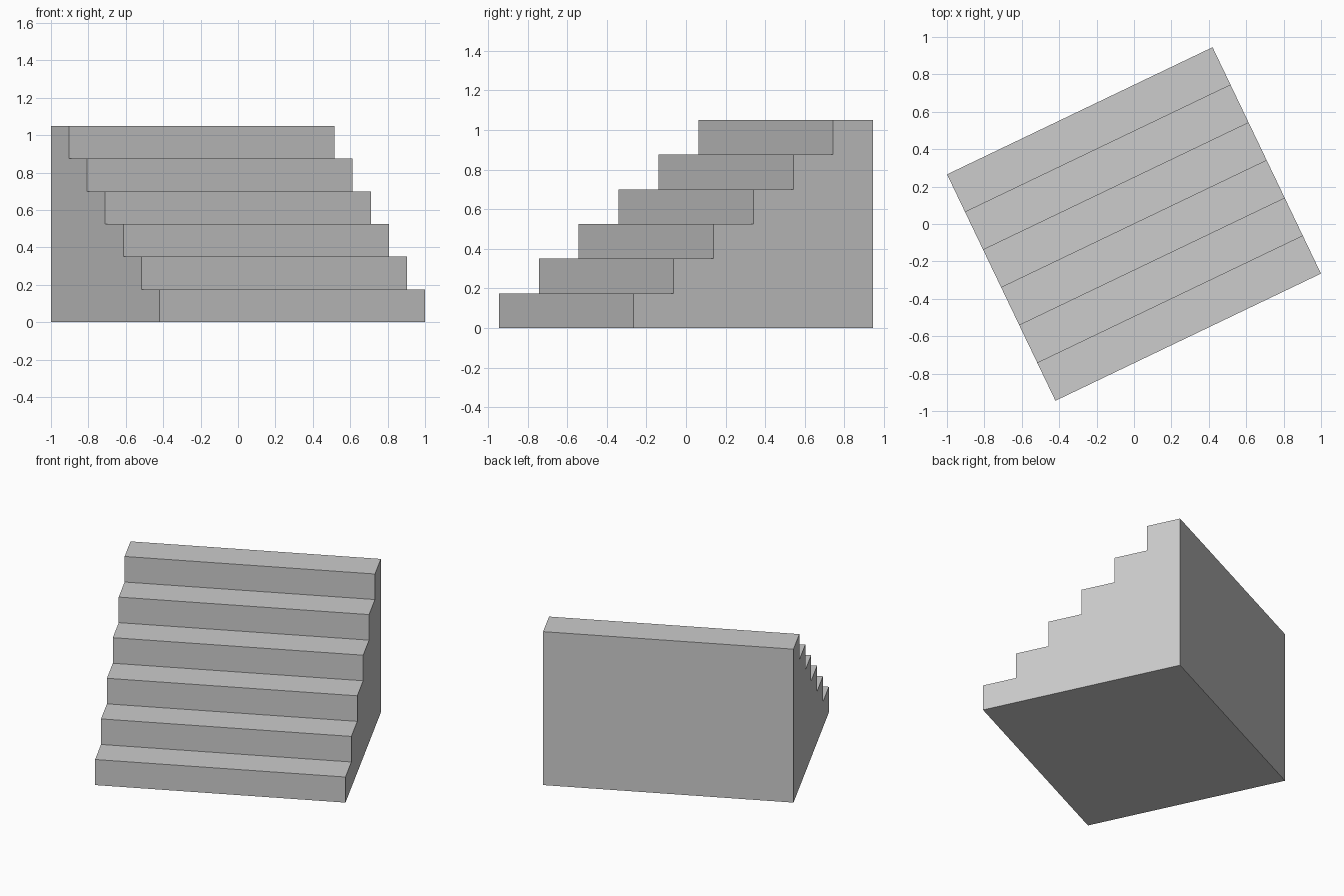
import bpy
import bmesh
from math import atan2
from mathutils import Matrix, Vector

cube = bpy.data.objects.get("Cube")
if cube:
    bpy.data.objects.remove(cube, do_unlink=True)

STEPS = 6
WIDTH, DEPTH, HEIGHT = 1.574, 1.342, 1.05
TURN = atan2(0.68, 1.42)

# Plain grey material
grey = bpy.data.materials.new("plain grey")
grey.use_nodes = True
colour = (0.604, 0.604, 0.604, 1)
grey.diffuse_color = colour
grey.node_tree.nodes["Principled BSDF"].inputs["Base Color"].default_value = colour

# Stepped side profile, climbing from front to back
tread, riser = DEPTH / STEPS, HEIGHT / STEPS
profile = [(DEPTH / 2, 0), (-DEPTH / 2, 0)]
for i in range(STEPS):
    y = -DEPTH / 2 + i * tread
    z = (i + 1) * riser
    if i:
        profile.append((y, i * riser))
    profile.append((y, z))
profile.append((DEPTH / 2, HEIGHT))

# Extrude the profile across the width and turn the whole flight
bm = bmesh.new()
side = bm.faces.new([bm.verts.new((-WIDTH / 2, y, z)) for y, z in profile])
result = bmesh.ops.extrude_face_region(bm, geom=[side])
moved = [v for v in result["geom"] if isinstance(v, bmesh.types.BMVert)]
bmesh.ops.translate(bm, verts=moved, vec=Vector((WIDTH, 0, 0)))
bmesh.ops.recalc_face_normals(bm, faces=bm.faces)
bm.transform(Matrix.Rotation(TURN, 4, "Z"))

mesh = bpy.data.meshes.new("stair_flight")
bm.to_mesh(mesh)
bm.free()
mesh.materials.append(grey)
stairs = bpy.data.objects.new("stair_flight", mesh)
bpy.context.collection.objects.link(stairs)
